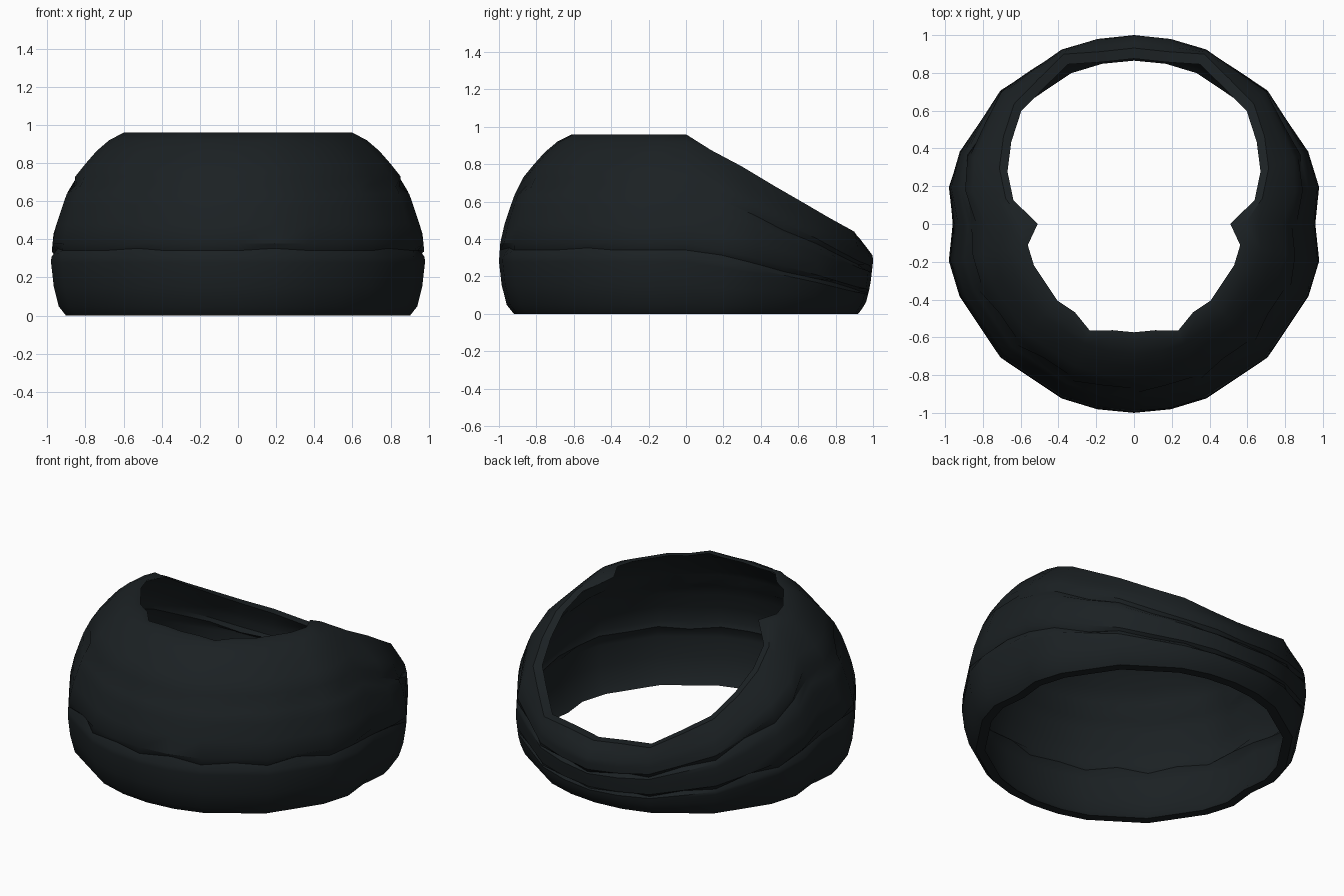
import bpy, bmesh, math

if "Cube" in bpy.data.objects:
    bpy.data.objects.remove(bpy.data.objects["Cube"])

SEG = 32
BODY = [(0, .92), (.05, .96), (.15, .985), (.28, 1), (.42, .99), (.63, .92),
        (.74, .865), (.86, .76), (.92, .69), (.96, .61)]


def interp(pts, x):
    for (a, ra), (b, rb) in zip(pts, pts[1:]):
        if x <= b:
            return ra + (rb - ra) * (x - a) / (b - a)
    return pts[-1][1]


# Rim height by angle (level at the front, sloping down to the back) and rim inset
RIM = [(0, .96), (22.5, .79), (45, .59), (67.5, .44), (90, .4)]
INSET = [(0, 0), (11.25, .05), (22.5, .05), (45, .035), (67.5, .01), (78.75, .06), (90, .06)]
# (front height fraction, back height fraction, is_seam)
ROWS = [(0, 0, 0), (.05, .06, 0), (.16, .16, 0), (.29, .22, 0), (.32, .25, 0),
        (.355, .28, 1), (.395, .31, 0), (.5, .44, 0), (.6, .5, 0), (.665, .53, 0),
        (.705, .56, 1), (.76, .6, 0), (.83, .7, 0), (.9, .78, 0), (.96, .9, 0), (1, 1, 0)]


def column(k):
    """Closed wall section (radius, height) at one angle."""
    ang = k * 360 / SEG
    fold = math.degrees(math.asin(max(0, min(1, math.sin(math.radians(ang))))))
    top = interp(RIM, fold)
    back = fold / 90
    facet = .96 if k % 16 == 0 else .981 if k % 8 in (3, 5) else 1
    outer = []
    for f, b, seam in ROWS:
        t = f + (b - f) * back
        z = t * top
        r = interp(BODY, z)
        if t > .78:
            r -= interp(INSET, fold) * (t - .78) / .22
        if seam and k % 2:
            # short notches along the seams
            r -= .032
            z += .012 if k % 4 == 1 else 0
        outer.append((r * facet, z))
    if k in (22, 26):
        outer[-1] = (.65, top)
    # inner wall is the same section drawn inwards
    inner = [(r * .94, z) for r, z in outer]
    if k % 16 == 0:
        inner[-1] = (.51, top - .01)
    return outer + inner[::-1]


# Wraparound shell
bm = bmesh.new()
cols = []
for k in range(SEG):
    a = 2 * math.pi * k / SEG
    cols.append([bm.verts.new((r * math.cos(a), r * math.sin(a), z)) for r, z in column(k)])
n = len(cols[0])
for k in range(SEG):
    p, q = cols[k], cols[(k + 1) % SEG]
    for i in range(n):
        j = (i + 1) % n
        bm.faces.new((p[i], q[i], q[j], p[j]))
bmesh.ops.recalc_face_normals(bm, faces=bm.faces)
mesh = bpy.data.meshes.new("banded_shell")
bm.to_mesh(mesh)
bm.free()
shell = bpy.data.objects.new("banded_shell", mesh)
bpy.context.collection.objects.link(shell)

mat = bpy.data.materials.new("dark_slate")
mat.diffuse_color = (.011, .015, .017, 1)
mat.use_nodes = True
mat.node_tree.nodes["Principled BSDF"].inputs["Base Color"].default_value = mat.diffuse_color
mesh.materials.append(mat)

bpy.context.view_layer.objects.active = shell
shell.select_set(True)
bpy.ops.object.shade_smooth_by_angle(angle=math.radians(35))
